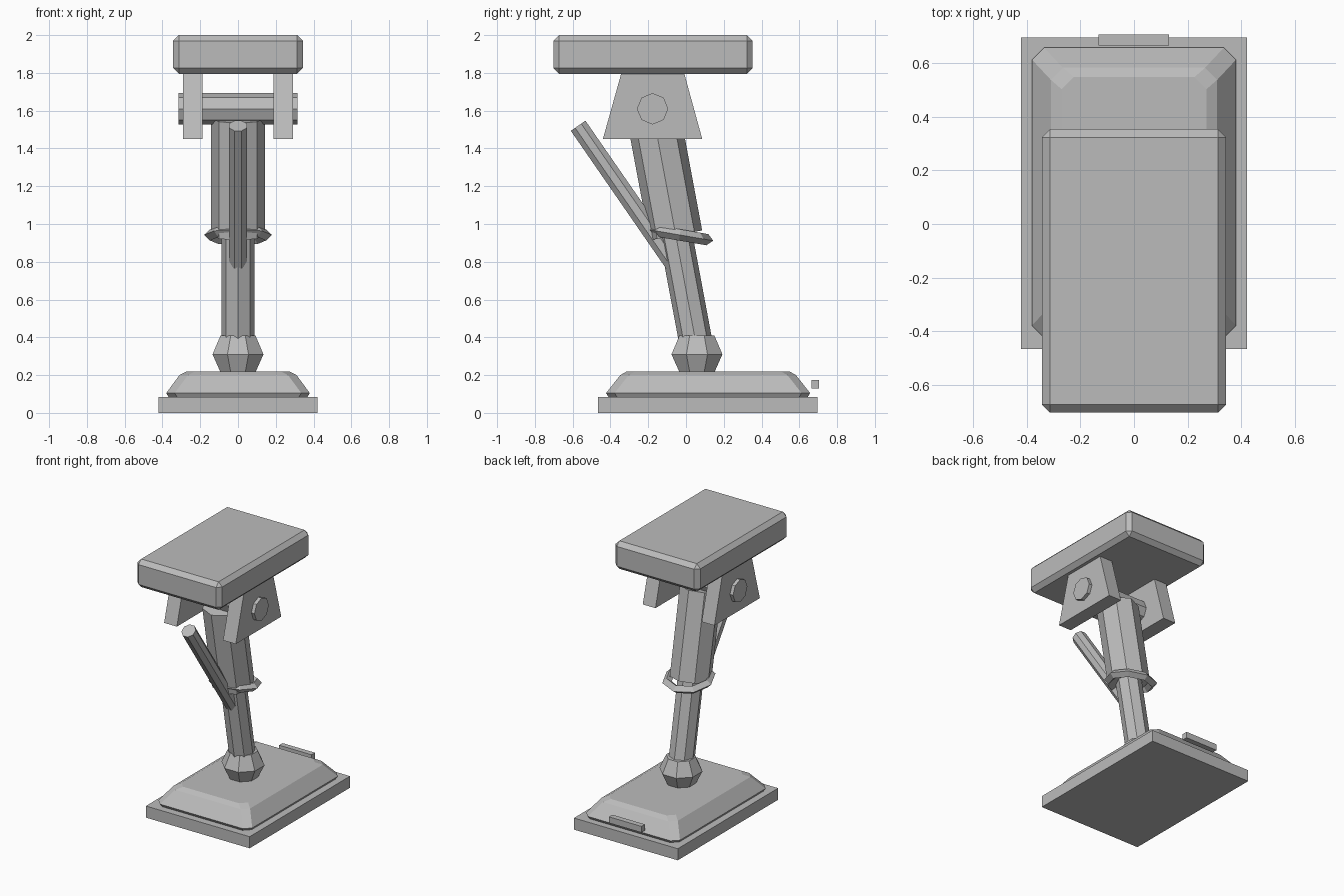
import bpy
import bmesh
from math import pi, sin, cos
from mathutils import Vector, Matrix

cube = bpy.data.objects.get("Cube")
if cube:
    bpy.data.objects.remove(cube, do_unlink=True)

GREY = (0.5, 0.5, 0.5, 1)
mat = bpy.data.materials.new("plain grey")
mat.use_nodes = True
mat.diffuse_color = GREY
mat.node_tree.nodes["Principled BSDF"].inputs["Base Color"].default_value = GREY


def finish(name, bm):
    bmesh.ops.recalc_face_normals(bm, faces=bm.faces)
    me = bpy.data.meshes.new(name)
    bm.to_mesh(me)
    bm.free()
    me.materials.append(mat)
    ob = bpy.data.objects.new(name, me)
    bpy.context.collection.objects.link(ob)
    return ob


def loft(name, rings, closed=False):
    """Skin equal-length rings of points; cap the ends or close the loop."""
    bm = bmesh.new()
    rows = [[bm.verts.new(p) for p in ring] for ring in rings]
    n = len(rows[0])
    pairs = list(zip(rows, rows[1:]))
    if closed:
        pairs.append((rows[-1], rows[0]))
    else:
        bm.faces.new(rows[0])
        bm.faces.new(rows[-1])
    for a, b in pairs:
        for i in range(n):
            j = (i + 1) % n
            bm.faces.new((a[i], a[j], b[j], b[i]))
    return finish(name, bm)


def box(name, lo, hi, bevel=0):
    lo, hi = Vector(lo), Vector(hi)
    bm = bmesh.new()
    bmesh.ops.create_cube(bm, size=1, matrix=Matrix.Translation((lo + hi) / 2)
                          @ Matrix.Diagonal((*(hi - lo), 1)))
    if bevel:
        bmesh.ops.bevel(bm, geom=bm.edges[:], offset=bevel, segments=1,
                        affect='EDGES')
    return finish(name, bm)


def rod(name, a, b, r, turn=0):
    """Octagonal rod from a to b."""
    a, b = Vector(a), Vector(b)
    d = (b - a).normalized()
    u = Vector((0, 1, 0)) if abs(d.x) > 0.9 else Vector((1, 0, 0))
    v = d.cross(u)
    angles = [turn + k * pi / 4 for k in range(8)]
    return loft(name, [[p + r * (u * cos(t) + v * sin(t)) for t in angles]
                       for p in (a, b)])


def chamfered(hx, hy, z, c, cy):
    """Rectangle with cut corners."""
    pts = [(hx, hy - c), (hx - c, hy), (c - hx, hy), (-hx, hy - c),
           (-hx, c - hy), (c - hx, -hy), (hx - c, -hy), (hx, c - hy)]
    return [(x, y + cy, z) for x, y in pts]


# Base plate, sloped foot cover and rear tab
box("base_plate", (-0.42, -0.465, 0), (0.42, 0.695, 0.085))
loft("foot_cover", [chamfered(hx, hy, z, 0.045, 0.117) for hx, hy, z in (
    (0.365, 0.525, 0.08), (0.38, 0.54, 0.105),
    (0.31, 0.465, 0.2), (0.27, 0.43, 0.22))])
box("rear_tab", (-0.133, 0.665, 0.13), (0.13, 0.705, 0.175))

# Faceted ankle joint
loft("ankle_joint", [[(r * cos(k * pi / 4 + pi / 8),
                       0.058 + r * sin(k * pi / 4 + pi / 8), z)
                      for k in range(8)]
                     for r, z in ((0.1, 0.215), (0.146, 0.31), (0.1, 0.41))])


# Leaning two-stage column
def on_column(z):
    return (0, 0.06 - 0.187 * (z - 0.33), z)


rod("lower_tube", on_column(0.33), on_column(1.1), 0.088)
rod("upper_tube", on_column(0.94), on_column(1.56), 0.142)

# Collar with a diamond section
tilt = Matrix.Translation((0, -0.033, 0.942)) @ Matrix.Rotation(-0.17, 4, 'X')
loft("collar", [[tilt @ Vector((r * cos(k * pi / 4), r * sin(k * pi / 4), z))
                 for k in range(8)]
                for r, z in ((0.18, 0), (0.148, 0.03),
                             (0.116, 0), (0.148, -0.03))], closed=True)

# Lever
rod("lever", (0, -0.571, 1.52), (0, -0.066, 0.79), 0.051, pi / 8)

# Pivot pin and the two side brackets
rod("pivot_pin", (-0.315, -0.177, 1.61), (0.315, -0.177, 1.61), 0.083)
profile = [(-0.44, 1.45), (0.086, 1.45), (-0.01, 1.8), (-0.342, 1.8)]
for side, label in ((1, "left"), (-1, "right")):
    loft(label + "_bracket", [[(side * x, y, z) for y, z in profile]
                              for x in (0.187, 0.29)])

# Padded top with chamfered edges
box("top_pad", (-0.343, -0.702, 1.795), (0.343, 0.353, 2.0), 0.03)
